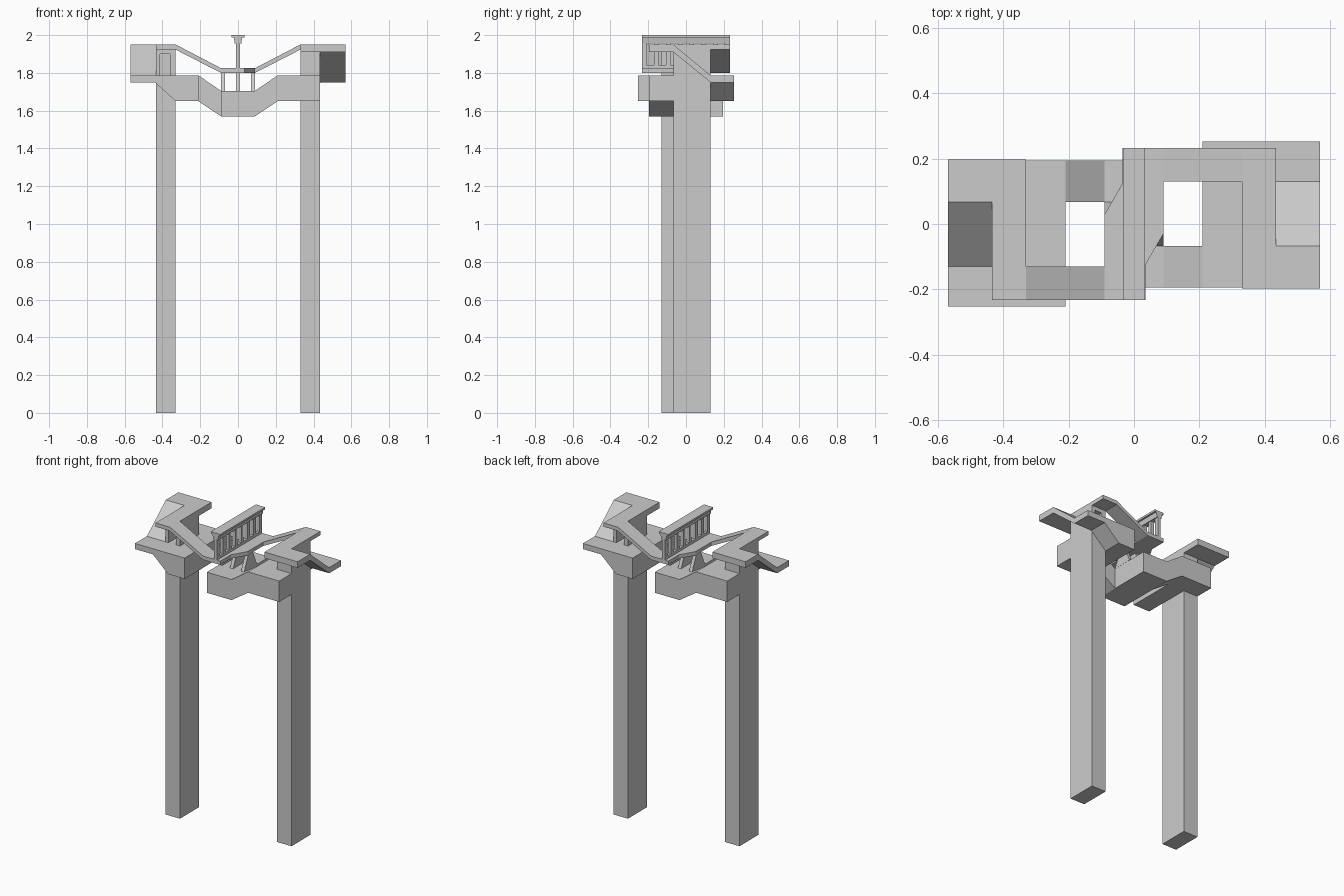
import bpy, bmesh
from mathutils import Matrix, Vector

cube = bpy.data.objects.get("Cube")
if cube:
    bpy.data.objects.remove(cube, do_unlink=True)

concrete = bpy.data.materials.new("concrete_grey")
concrete.use_nodes = True
GREY = (0.6, 0.6, 0.6, 1)
concrete.diffuse_color = GREY
concrete.node_tree.nodes["Principled BSDF"].inputs["Base Color"].default_value = GREY


def prism(name, axis, profile, lo, hi, paired=False):
    """Extrude a profile along an axis; paired adds a half-turn copy."""
    place = {"x": lambda p, d: (d, p[0], p[1]),
             "y": lambda p, d: (p[0], d, p[1]),
             "z": lambda p, d: (p[0], p[1], d)}[axis]
    bm = bmesh.new()
    base = bm.faces.new([bm.verts.new(place(p, lo)) for p in profile])
    grown = bmesh.ops.extrude_face_region(bm, geom=[base], use_keep_orig=True)
    shift = Vector(place((0, 0), hi - lo))
    top = [g for g in grown["geom"] if isinstance(g, bmesh.types.BMVert)]
    bmesh.ops.translate(bm, verts=top, vec=shift)
    bmesh.ops.recalc_face_normals(bm, faces=bm.faces)
    mesh = bpy.data.meshes.new(name)
    bm.to_mesh(mesh)
    bm.free()
    mesh.materials.append(concrete)
    sides = ("left", "right") if paired else ("",)
    for i, side in enumerate(sides):
        obj = bpy.data.objects.new(f"{side}_{name}".strip("_"), mesh)
        bpy.context.collection.objects.link(obj)
        if i:
            obj.matrix_world = Matrix.Rotation(3.14159265, 4, "Z")


def box(name, x, y, z, paired=False):
    prism(name, "z", [(x[0], y[0]), (x[1], y[0]), (x[1], y[1]), (x[0], y[1])],
          z[0], z[1], paired)


# Tall pillars, with a doorway recess near the top
PX = (0.33, 0.435)
box("pillar", PX, (-0.067, 0.13), (0, 1.787), True)
box("pillar_head", PX, (-0.067, 0.05), (1.787, 1.925), True)
box("inner_door_jamb", (0.33, 0.36), (0.05, 0.13), (1.787, 1.925), True)
box("outer_door_jamb", (0.413, 0.435), (0.05, 0.13), (1.787, 1.925), True)
box("door_lintel", (0.36, 0.413), (0.05, 0.13), (1.9, 1.925), True)

# Lower bridge: sloping beams, decks, corner balconies and sunken landing
prism("lower_beam", "y", [(0.09, 1.57), (0.21, 1.65), (0.435, 1.65),
                          (0.435, 1.787), (0.21, 1.787), (0.09, 1.705)],
      -0.195, -0.067, True)
box("lower_deck", (0.21, 0.33), (-0.067, 0.13), (1.65, 1.787), True)
prism("balcony", "y", [(0.21, 1.787), (0.57, 1.787), (0.57, 1.75),
                       (0.44, 1.75), (0.33, 1.65), (0.21, 1.65)],
      0.13, 0.253, True)
box("lower_landing", (-0.09, 0.09), (-0.195, 0.195), (1.57, 1.705))

# Stairs from each balcony up to the upper deck
prism("stair_ramp", "x", [(-0.067, 1.95), (0.13, 1.787), (0.13, 1.75), (-0.067, 1.91)],
      0.435, 0.57, True)

# Upper bridge: decks, walkways and sloping arms
box("upper_deck", (0.33, 0.57), (-0.197, -0.067), (1.91, 1.95), True)
box("upper_walkway", PX, (-0.067, 0.233), (1.925, 1.95), True)
prism("upper_arm", "y", [(0.33, 1.95), (0.33, 1.923), (0.09, 1.8), (0.09, 1.825)],
      0.13, 0.233, True)

# Upper centre platform with slanted corners
half = [(-0.09, -0.233), (0.035, -0.233), (0.035, -0.125), (0.09, -0.03)]
prism("upper_platform", "z", half + [(-x, -y) for x, y in half], 1.8, 1.825)

# Tapered fins carrying the platform
for i in (-1, 0, 1):
    x = 0.08 * i
    prism(f"platform_fin_{i + 2}", "x",
          [(-0.067, 1.705), (0.067, 1.705), (0.025, 1.8), (-0.025, 1.8)],
          x - 0.011, x + 0.011)

# Central balustrade
RY = (-0.233, 0.233)
box("rail_foot", (-0.011, 0.011), RY, (1.825, 1.843))
for i in range(8):
    y = (i - 3.5) * 0.0632
    box(f"baluster_{i + 1}", (-0.011, 0.011), (y - 0.012, y + 0.012), (1.843, 1.955))
prism("rail_beam", "y", [(-0.017, 1.955), (0.017, 1.955), (0.022, 1.987), (-0.022, 1.987)], *RY)
box("rail_cap", (-0.034, 0.034), RY, (1.987, 2.0))
